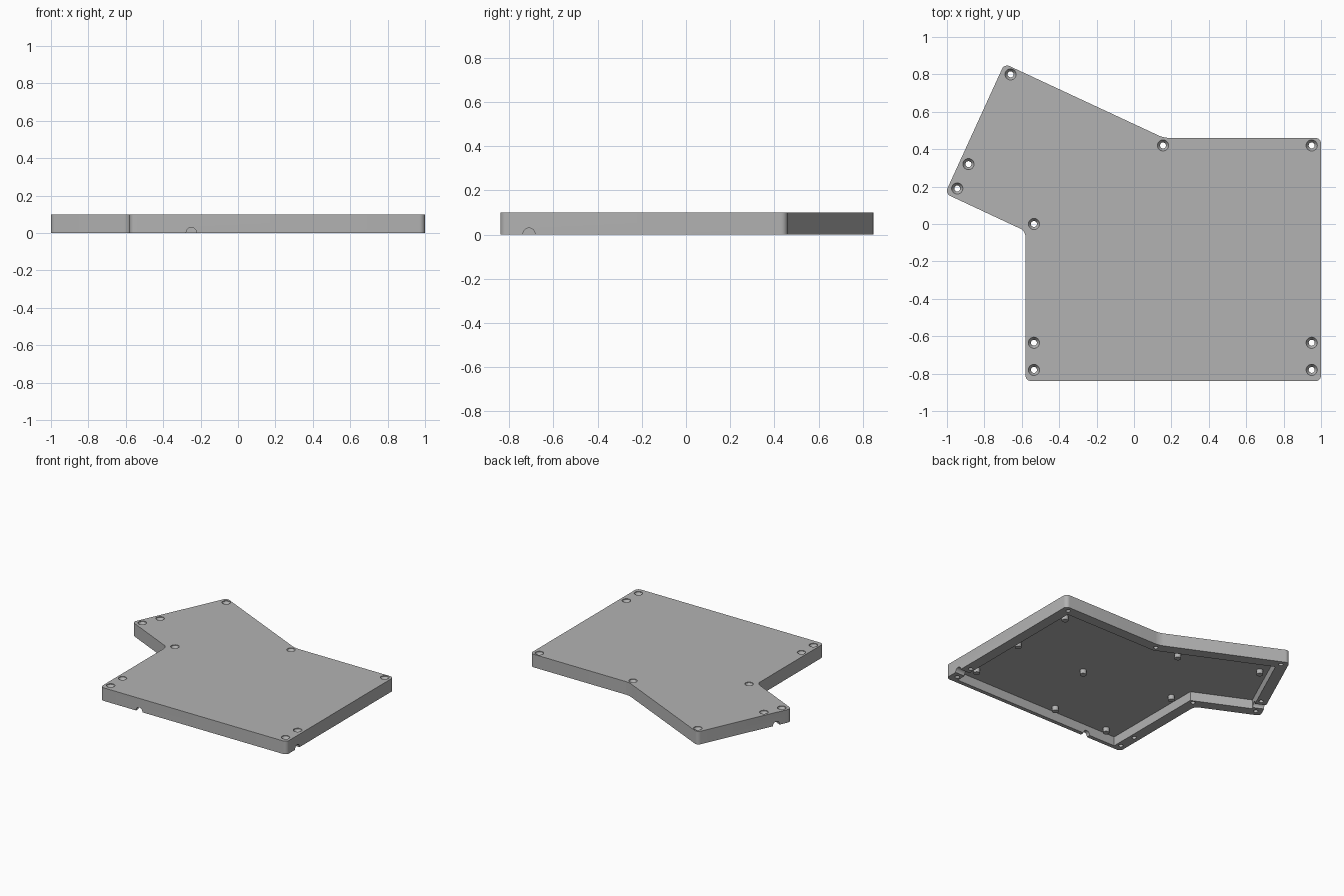
import bpy, bmesh
from math import radians, pi
from mathutils import Vector, Matrix

if "Cube" in bpy.data.objects:
    bpy.data.objects.remove(bpy.data.objects["Cube"], do_unlink=True)

HEIGHT, FLOOR, WALL, FRONT_WALL = 0.10, 0.07, 0.08, 0.03

grey = bpy.data.materials.new("plain_grey")
grey.use_nodes = True
grey.diffuse_color = (0.45, 0.45, 0.45, 1)
grey.node_tree.nodes["Principled BSDF"].inputs["Base Color"].default_value = grey.diffuse_color


def to_object(name, bm):
    bmesh.ops.recalc_face_normals(bm, faces=bm.faces)
    mesh = bpy.data.meshes.new(name)
    bm.to_mesh(mesh)
    bm.free()
    mesh.materials.append(grey)
    obj = bpy.data.objects.new(name, mesh)
    bpy.context.collection.objects.link(obj)
    return obj


def prism(name, outline, bottom, top, radius=0):
    """Extrude an outline and round its upright edges."""
    bm = bmesh.new()
    face = bm.faces.new([bm.verts.new((p[0], p[1], bottom)) for p in outline])
    grown = bmesh.ops.extrude_face_region(bm, geom=[face])["geom"]
    bmesh.ops.translate(bm, vec=(0, 0, top - bottom),
                        verts=[v for v in grown if isinstance(v, bmesh.types.BMVert)])
    if radius:
        upright = [e for e in bm.edges if abs(e.verts[0].co.z - e.verts[1].co.z) > 0.01]
        bmesh.ops.bevel(bm, geom=upright, offset=radius, offset_type='OFFSET',
                        segments=6, profile=0.5, affect='EDGES')
    return to_object(name, bm)


def lathe(name, profile, matrix):
    """Closed round solid from (radius, height) pairs."""
    bm = bmesh.new()
    rings = []
    for r, z in profile:
        ring = bmesh.ops.create_circle(bm, segments=24, radius=r,
                                       matrix=Matrix.Translation((0, 0, z)))["verts"]
        rings.append(ring)
    for low, high in zip(rings, rings[1:]):
        for i in range(24):
            j = (i + 1) % 24
            bm.faces.new((low[i], low[j], high[j], high[i]))
    bm.faces.new(rings[0])
    bm.faces.new(rings[-1])
    bm.transform(matrix)
    return to_object(name, bm)


def inset(points, widths):
    """Move every side of a counter-clockwise outline inwards by its own width."""
    lines = []
    for i, w in enumerate(widths):
        a, b = Vector(points[i]), Vector(points[(i + 1) % len(points)])
        d = (b - a).normalized()
        lines.append((a + Vector((-d.y, d.x)) * w, d))
    result = []
    for i, (p, d) in enumerate(lines):
        q, e = lines[i - 1]
        t = (q - p).cross(e) / d.cross(e)
        result.append(p + d * t)
    return result


def cut(target, cutter):
    mod = target.modifiers.new("cut", 'BOOLEAN')
    mod.operation, mod.solver, mod.object = 'DIFFERENCE', 'EXACT', cutter
    bpy.context.view_layer.objects.active = target
    bpy.ops.object.modifier_apply(modifier=mod.name)
    bpy.data.objects.remove(cutter, do_unlink=True)


# Case shell: square body with an angled arm, hollow underneath
outline = [(-0.58, -0.84), (1, -0.84), (1, 0.46), (0.16, 0.46),
           (-0.693, 0.857), (-1.01, 0.163), (-0.58, -0.038)]
case = prism("case_shell", outline, 0, HEIGHT, 0.03)
widths = [FRONT_WALL] + [WALL] * 6
cut(case, prism("cavity_cutter", inset(outline, widths), -0.05, FLOOR))

# Countersunk screw holes around the rim
screws = [(-0.66, 0.8), (-0.885, 0.32), (-0.945, 0.19), (-0.535, 0), (0.155, 0.42),
          (0.95, 0.42), (-0.535, -0.635), (-0.535, -0.78), (0.95, -0.635), (0.95, -0.78)]
hole = [(0.016, -0.02), (0.016, 0.075), (0.03, 0.095), (0.03, 0.12)]
for x, y in screws:
    cut(case, lathe("hole_cutter", hole, Matrix.Translation((x, y, 0))))

# Round cable notches in the lower edge: front, right side and arm end
for x, y, turn in [(-0.25, -0.82, 90), (0.96, -0.71, 0), (-0.915, 0.255, -25)]:
    matrix = (Matrix.Translation((x, y, 0.003)) @ Matrix.Rotation(radians(turn), 4, 'Z')
              @ Matrix.Rotation(pi / 2, 4, 'Y'))
    cut(case, lathe("notch_cutter", [(0.027, -0.09), (0.027, 0.09)], matrix))

# Short standoffs hanging from the inside of the top
posts = [(0.26, -0.24), (0.08, -0.755), (-0.38, -0.755), (-0.44, -0.12), (-0.68, 0.55),
         (-0.1, 0.355), (0.85, -0.24), (0.84, 0.255), (0.84, -0.7)]
standoffs = [lathe("standoff", [(0.023, 0.035), (0.023, FLOOR + 0.005)],
                   Matrix.Translation((x, y, 0))) for x, y in posts]

bpy.ops.object.select_all(action='DESELECT')
for obj in [case] + standoffs:
    obj.select_set(True)
bpy.context.view_layer.objects.active = case
bpy.ops.object.shade_smooth_by_angle(angle=radians(30))
